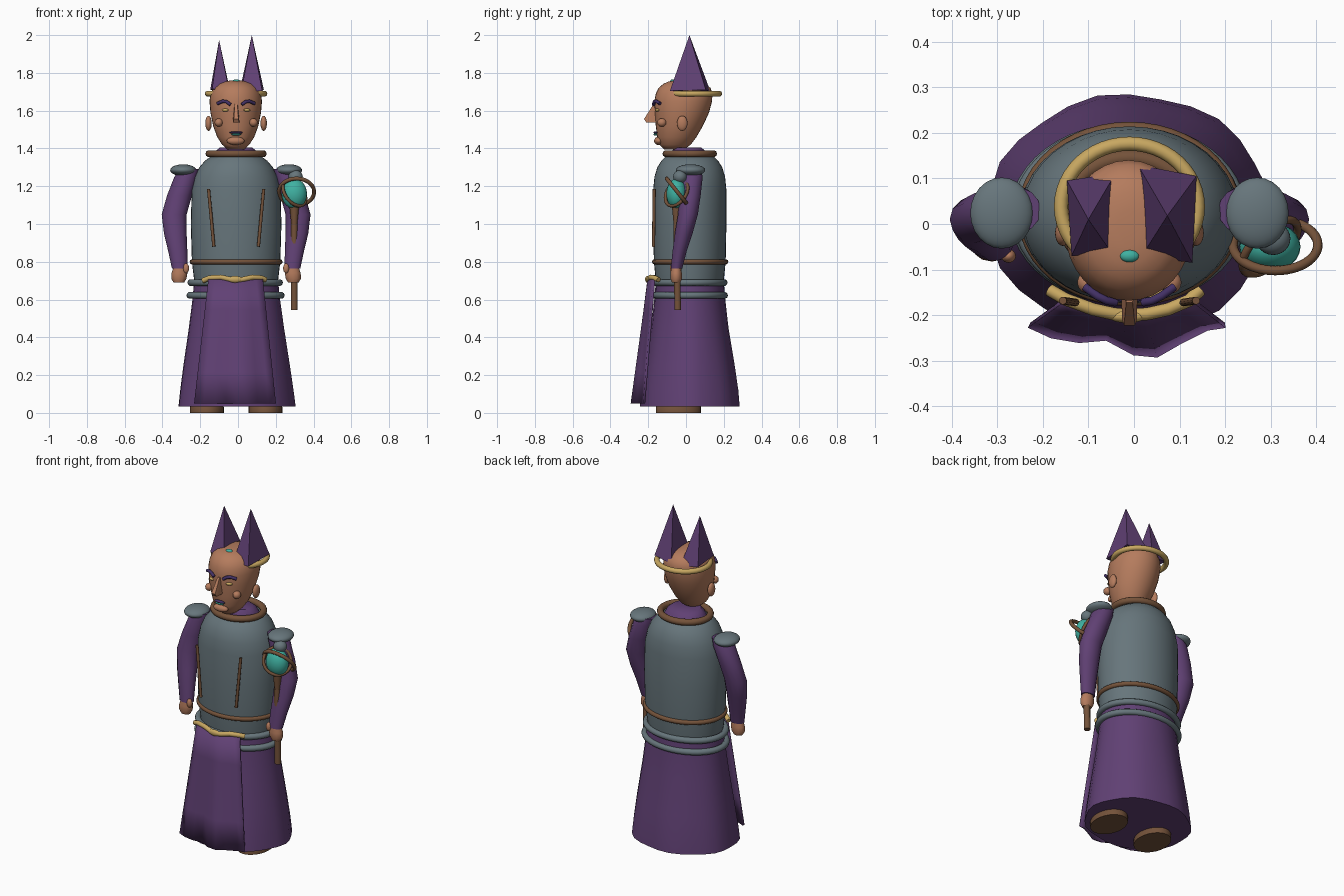
import bpy, bmesh, math
from mathutils import Vector

CX = -0.01  # symmetry plane of the figure


def mat(name, rgb):
    m = bpy.data.materials.new(name)
    m.diffuse_color = (*rgb, 1)
    return m


PURPLE = mat("purple cloth", (0.118, 0.052, 0.175))
GREY = mat("slate grey", (0.135, 0.18, 0.20))
SKIN = mat("skin", (0.46, 0.20, 0.11))
BROWN = mat("brown leather", (0.175, 0.085, 0.042))
GOLD = mat("gold", (0.58, 0.39, 0.12))
TEAL = mat("teal gem", (0.05, 0.44, 0.36))
DARK = mat("dark violet", (0.055, 0.03, 0.13))


def finish(ob, m, angle=40):
    ob.data.materials.clear()
    ob.data.materials.append(m)
    bpy.ops.object.select_all(action='DESELECT')
    ob.select_set(True)
    bpy.context.view_layer.objects.active = ob
    if angle:
        bpy.ops.object.shade_smooth_by_angle(angle=math.radians(angle))
    return ob


def from_bm(name, bm, m, angle=40):
    bmesh.ops.recalc_face_normals(bm, faces=bm.faces[:])
    me = bpy.data.meshes.new(name)
    bm.to_mesh(me)
    bm.free()
    ob = bpy.data.objects.new(name, me)
    bpy.context.collection.objects.link(ob)
    return finish(ob, m, angle)


def loft(name, rings, m, n=32, wave=0.0, angle=40):
    """Capped stack of ellipses given as (cx, cy, z, rx, ry)."""
    bm = bmesh.new()
    loops = []
    for i, (cx, cy, z, rx, ry) in enumerate(rings):
        loop = []
        for k in range(n):
            a = 2 * math.pi * k / n
            w = 1 + wave * i / len(rings) * math.cos(7 * a)
            loop.append(bm.verts.new((cx + rx * w * math.cos(a), cy + ry * w * math.sin(a), z)))
        loops.append(loop)
    for lo, hi in zip(loops, loops[1:]):
        for k in range(n):
            bm.faces.new((lo[k], lo[(k + 1) % n], hi[(k + 1) % n], hi[k]))
    bm.faces.new(loops[0])
    bm.faces.new(loops[-1])
    return from_bm(name, bm, m, angle)


def ball(name, loc, size, m, rot=(0, 0, 0)):
    bpy.ops.mesh.primitive_uv_sphere_add(segments=24, ring_count=14, location=loc, rotation=rot)
    ob = bpy.context.object
    ob.name = name
    ob.scale = size
    return finish(ob, m, 60)


def tube(name, pts, r, m, closed=False):
    cu = bpy.data.curves.new(name, 'CURVE')
    cu.dimensions = '3D'
    cu.bevel_depth = r
    cu.bevel_resolution = 3
    cu.use_fill_caps = True
    sp = cu.splines.new('POLY')
    sp.points.add(len(pts) - 1)
    for p, q in zip(sp.points, pts):
        p.co = (*q, 1)
    sp.use_cyclic_u = closed
    ob = bpy.data.objects.new(name, cu)
    bpy.context.collection.objects.link(ob)
    bpy.ops.object.select_all(action='DESELECT')
    ob.select_set(True)
    bpy.context.view_layer.objects.active = ob
    bpy.ops.object.convert(target='MESH')
    return finish(bpy.context.object, m, 50)


def ring(name, c, rx, ry, r, m, axis=(0, 0, 1)):
    q = Vector((0, 0, 1)).rotation_difference(Vector(axis))
    pts = [Vector(c) + q @ Vector((rx * math.cos(a), ry * math.sin(a), 0))
           for a in (2 * math.pi * k / 48 for k in range(48))]
    return tube(name, pts, r, m, True)


def hull(name, pts, m, angle=0):
    bm = bmesh.new()
    for p in pts:
        bm.verts.new(p)
    bmesh.ops.convex_hull(bm, input=bm.verts[:])
    return from_bm(name, bm, m, angle)


# robe skirt, listed from waist to hem
loft("skirt", [(CX, 0.02, z, rx, ry) for z, rx, ry in (
    (0.72, 0.22, 0.178), (0.60, 0.232, 0.188), (0.45, 0.252, 0.205),
    (0.25, 0.282, 0.238), (0.12, 0.30, 0.257), (0.035, 0.31, 0.264))], PURPLE, 28, 0.02)

# pleated front panel
bottom = [(-0.23, -0.222), (-0.18, -0.245), (-0.12, -0.255), (-0.06, -0.25), (0, -0.282),
          (0.05, -0.287), (0.1, -0.258), (0.16, -0.228), (0.2, -0.222)]
bm = bmesh.new()
rows = []
for t in (0, 0.25, 0.5, 0.75, 1):
    row = []
    for i, (x, y) in enumerate(bottom):
        u = i / 8
        tx, ty = -0.155 + 0.285 * u, -0.168 - 0.03 * math.sin(math.pi * u)
        row.append(bm.verts.new((tx + (x - tx) * t, ty + (y - ty) * t, 0.71 - 0.66 * t)))
    rows.append(row)
for a, b in zip(rows, rows[1:]):
    for i in range(8):
        bm.faces.new((a[i], a[i + 1], b[i + 1], b[i]))
panel = from_bm("front_panel", bm, PURPLE)
sol = panel.modifiers.new("thickness", 'SOLIDIFY')
sol.thickness = 0.012
sol.offset = 0

# shoes
for s, side in ((-1, "left"), (1, "right")):
    x = CX + s * 0.155
    loft("shoe_" + side, [(x, -0.04, 0, 0.09, 0.12), (x, -0.04, 0.03, 0.09, 0.12),
                          (x, -0.03, 0.08, 0.07, 0.09)], BROWN, 24)

# breastplate, waist hoops and belts
loft("breastplate", [(CX, 0.02, z, rx, ry) for z, rx, ry in (
    (0.70, 0.222, 0.18), (0.80, 0.234, 0.19), (1.0, 0.24, 0.194), (1.18, 0.235, 0.194),
    (1.25, 0.218, 0.187), (1.30, 0.195, 0.172), (1.335, 0.165, 0.15), (1.36, 0.13, 0.125))],
    GREY, 40)
ring("leather_belt", (CX, 0.022, 0.80), 0.232, 0.188, 0.014, BROWN)
ring("upper_hoop", (CX - 0.005, 0.022, 0.69), 0.235, 0.18, 0.018, GREY)
ring("lower_hoop", (CX - 0.003, 0.022, 0.622), 0.242, 0.182, 0.018, GREY)
tube("gold_sash", [(-0.185, -0.145, 0.70), (-0.15, -0.165, 0.715), (-0.09, -0.187, 0.718),
                   (-0.045, -0.197, 0.708), (CX - 0.005, -0.2, 0.70), (0.03, -0.197, 0.708),
                   (0.075, -0.187, 0.718), (0.12, -0.168, 0.715), (0.145, -0.145, 0.705)],
     0.014, GOLD)
ball("buckle", (CX - 0.005, -0.203, 0.707), (0.04, 0.014, 0.018), GOLD)
for s, side in ((-1, "left"), (1, "right")):
    tube("chest_rod_" + side, [(CX + s * 0.146, -0.168, 1.185), (CX + s * 0.118, -0.172, 0.88)],
         0.0085, BROWN)

# collar and neck
ring("collar", (CX, 0.02, 1.372), 0.143, 0.125, 0.019, BROWN)
loft("neck", [(CX, 0.02, 1.34, 0.13, 0.115), (CX, 0.015, 1.385, 0.11, 0.09),
              (CX, 0.01, 1.405, 0.085, 0.07)], PURPLE)

# arms, hands and shoulder pads
for s, side in ((-1, "left"), (1, "right")):
    loft("sleeve_" + side, [(CX + s * x, y, z, rx, ry) for x, y, z, rx, ry in (
        (0.245, 0.03, 1.29, 0.05, 0.05), (0.265, 0.03, 1.25, 0.062, 0.06),
        (0.30, 0.022, 1.15, 0.066, 0.057), (0.328, 0.01, 1.05, 0.066, 0.054),
        (0.322, -0.012, 0.95, 0.06, 0.048), (0.308, -0.035, 0.85, 0.05, 0.038),
        (0.298, -0.05, 0.765, 0.042, 0.031))], PURPLE, 14)
    loft("hand_" + side, [(CX + s * x, -0.052, z, rx, ry) for x, z, rx, ry in (
        (0.298, 0.775, 0.032, 0.026), (0.30, 0.74, 0.042, 0.03),
        (0.303, 0.71, 0.04, 0.03), (0.303, 0.69, 0.028, 0.022))], SKIN, 12)
    ball("thumb_" + side, (CX + s * 0.265, -0.07, 0.765), (0.016, 0.015, 0.026), SKIN)
    ball("shoulder_pad_" + side, (CX + s * 0.28, 0.024, 1.285), (0.069, 0.078, 0.031), GREY)
ball("pad_strap", (0.305, -0.032, 1.25), (0.038, 0.036, 0.035), GREY)

# staff with a caged orb
tube("staff", [(0.298, -0.044, 0.545), (0.298, -0.05, 1.0)], 0.018, BROWN)
loft("orb_socket", [(0.298, -0.05, 0.98, 0.014, 0.014), (0.298, -0.05, 1.10, 0.026, 0.026)],
     BROWN, 14)
ball("orb", (0.298, -0.05, 1.16), (0.067, 0.054, 0.08), TEAL)
ring("orb_ring_outer", (0.31, -0.046, 1.17), 0.093, 0.09, 0.0105, BROWN, (0, 0.78, 0.62))
ring("orb_ring_inner", (0.298, -0.05, 1.165), 0.078, 0.076, 0.009, BROWN, (0.62, -0.62, 0.45))

# head: rows of height, front depth, back depth, half width
loft("head", [(CX - 0.002, (f + b) / 2, z, w, (b - f) / 2) for z, f, b, w in (
    (1.395, -0.115, -0.01, 0.045), (1.42, -0.14, 0.025, 0.072), (1.46, -0.152, 0.055, 0.098),
    (1.52, -0.16, 0.09, 0.12), (1.59, -0.166, 0.122, 0.134), (1.65, -0.168, 0.138, 0.139),
    (1.69, -0.16, 0.14, 0.134), (1.72, -0.145, 0.13, 0.12), (1.742, -0.12, 0.105, 0.095),
    (1.755, -0.09, 0.07, 0.06), (1.76, -0.05, 0.03, 0.025))], SKIN, 32, 0, 70)
ball("chin", (-0.013, -0.145, 1.44), (0.047, 0.024, 0.022), SKIN)
ball("lip", (CX, -0.16, 1.484), (0.035, 0.012, 0.007), DARK)
ball("mouth", (CX, -0.162, 1.474), (0.026, 0.011, 0.006), TEAL)
hull("nose", [(CX + s * x, y, z) for s in (-1, 1) for x, y, z in (
    (0.007, -0.172, 1.635), (0.009, -0.15, 1.635), (0.012, -0.222, 1.556),
    (0.016, -0.21, 1.537), (0.018, -0.15, 1.537))], SKIN)
for s, side in ((-1, "left"), (1, "right")):
    ball("ear_" + side, (CX + s * 0.146, -0.02, 1.533), (0.017, 0.028, 0.04), SKIN)
    ball("cheek_" + side, (CX + s * 0.092, -0.128, 1.537), (0.022, 0.024, 0.022), SKIN)
    ball("eye_" + side, (CX + s * 0.057, -0.151, 1.603), (0.019, 0.012, 0.008), GOLD,
         (0, 0, s * 0.4))
    tube("eyebrow_" + side, [(CX + s * x, y, z) for x, y, z in (
        (0.03, -0.172, 1.632), (0.05, -0.168, 1.647), (0.07, -0.158, 1.65),
        (0.098, -0.138, 1.638))], 0.009, DARK)

# crown: gold band, two tall spikes and a gem
ring("crown_band", (CX, 0.038, 1.69), 0.15, 0.138, 0.0155, GOLD)
hull("crown_spike_left", [(-0.147, 0.095, 1.71), (-0.04, 0.112, 1.695), (-0.047, -0.066, 1.705),
                          (-0.137, -0.07, 1.715), (-0.1, 0.01, 1.975)], PURPLE)
hull("crown_spike_right", [(0.008, 0.13, 1.70), (0.137, 0.105, 1.71), (0.128, -0.085, 1.705),
                           (0.017, -0.07, 1.70), (0.073, 0.018, 2.0)], PURPLE)
ball("crown_gem", (CX, -0.07, 1.754), (0.021, 0.014, 0.012), TEAL)
